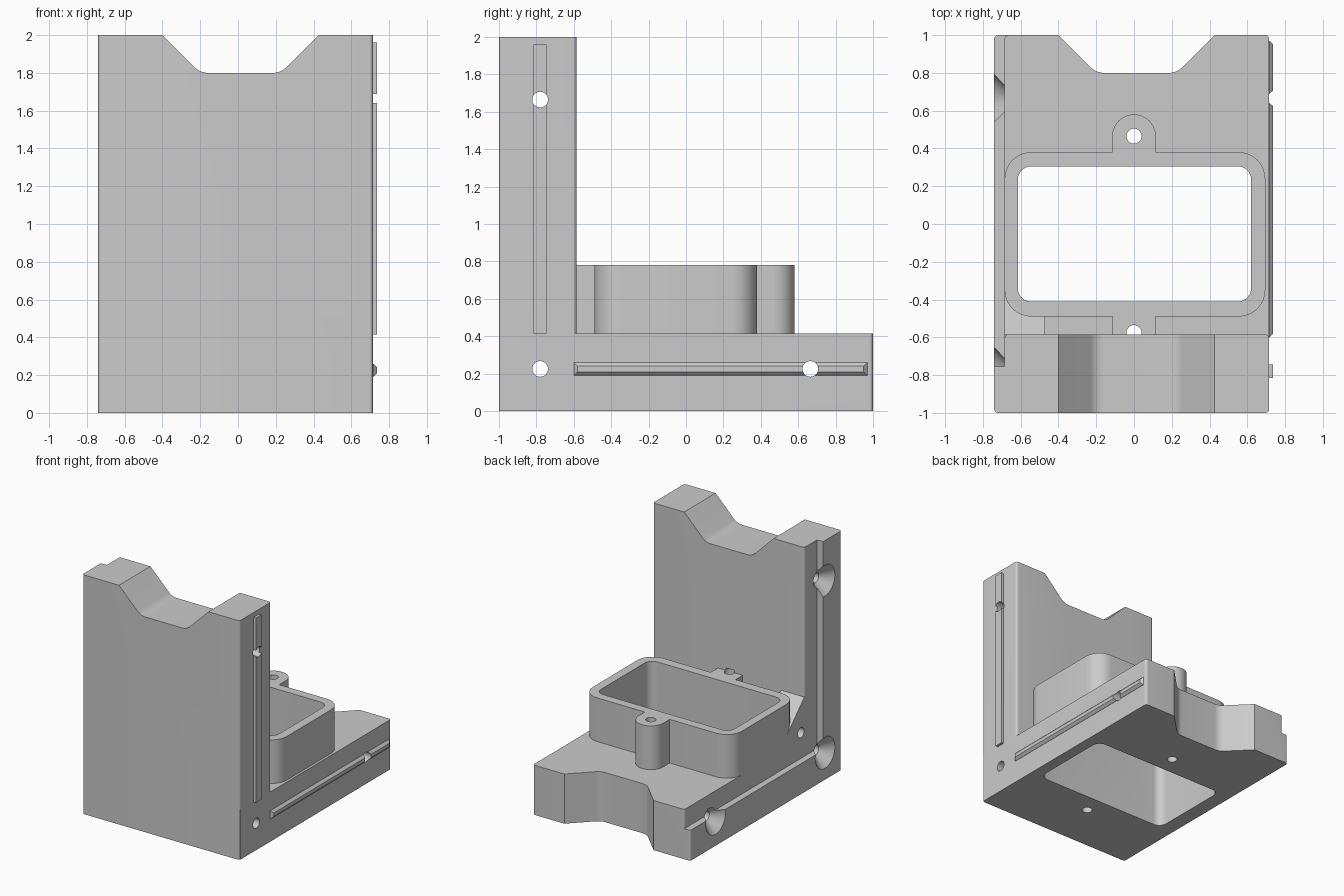
import bpy, bmesh, math
from mathutils import Vector

if "Cube" in bpy.data.objects:
    bpy.data.objects.remove(bpy.data.objects["Cube"])

grey = bpy.data.materials.new("plain_grey")
grey.use_nodes = True
grey.diffuse_color = (0.6, 0.6, 0.6, 1)
grey.node_tree.nodes["Principled BSDF"].inputs["Base Color"].default_value = (0.6, 0.6, 0.6, 1)

CX = 0.013  # middle of the notches
AXES = {"z": lambda a, b, c: (a, b, c),
        "y": lambda a, b, c: (a, c, b),
        "x": lambda a, b, c: (c, a, b)}


def rounded(points, radius, steps=8):
    """Outline with each corner replaced by an arc; radius may be one value or a list."""
    out, n = [], len(points)
    radii = radius if isinstance(radius, list) else [radius] * n
    for i, r in enumerate(radii):
        p = Vector(points[i])
        if r == 0:
            out.append(p)
            continue
        d1 = (Vector(points[i - 1]) - p).normalized()
        d2 = (Vector(points[(i + 1) % n]) - p).normalized()
        half = d1.angle(d2) / 2
        centre = p + (d1 + d2).normalized() * (r / math.sin(half))
        a = p + d1 * (r / math.tan(half)) - centre
        b = p + d2 * (r / math.tan(half)) - centre
        sweep = a.angle(b)
        for k in range(steps + 1):
            t = k / steps
            out.append(centre + (a * math.sin((1 - t) * sweep) + b * math.sin(t * sweep)) / math.sin(sweep))
    return out


def rect(a0, a1, b0, b1):
    return [(a0, b0), (a1, b0), (a1, b1), (a0, b1)]


def circle(a, b, r, n=32):
    return [(a + r * math.cos(i * math.tau / n), b + r * math.sin(i * math.tau / n)) for i in range(n)]


def loft(name, axis, sections):
    """Solid through matching outlines, given as (outline, position along axis)."""
    bm = bmesh.new()
    rings = [[bm.verts.new(AXES[axis](p[0], p[1], c)) for p in pts] for pts, c in sections]
    n = len(rings[0])
    for low, high in zip(rings, rings[1:]):
        for i in range(n):
            j = (i + 1) % n
            bm.faces.new((low[i], low[j], high[j], high[i]))
    bm.faces.new(rings[0])
    bm.faces.new(rings[-1])
    bmesh.ops.recalc_face_normals(bm, faces=bm.faces)
    mesh = bpy.data.meshes.new(name)
    bm.to_mesh(mesh)
    bm.free()
    obj = bpy.data.objects.new(name, mesh)
    bpy.context.collection.objects.link(obj)
    mesh.materials.append(grey)
    return obj


def prism(name, axis, pts, c0, c1):
    return loft(name, axis, [(pts, c0), (pts, c1)])


def combine(target, others, operation):
    for other in others:
        mod = target.modifiers.new("join", "BOOLEAN")
        mod.operation, mod.solver, mod.object = operation, "EXACT", other
        bpy.context.view_layer.objects.active = target
        bpy.ops.object.modifier_apply(modifier=mod.name)
        bpy.data.objects.remove(other)


# Upright wall with a stepped left edge, and the base with its lower lip
wall_outline = [(-.74, -1), (.715, -1), (.715, -.585), (-.685, -.585), (-.685, -.755), (-.74, -.755)]
body = prism("bracket_body", "z", rounded(wall_outline, [.02, .02, .02, .02, 0, 0]), 0, 2)
base = prism("base", "z", rounded(rect(-.685, .715, -.99, 1), [0, 0, .02, .02]), 0, .415)
base_lip = prism("base_lip", "z", rounded(rect(-.74, .715, -.98, 1), [0, 0, .02, .02]), 0, .255)

# Raised frame with screw tabs
frame = prism("frame", "z", rounded(rect(-.685, .695, -.49, .38), .14), .2, .78)
tab = prism("tab", "z", rounded(rect(-.115, .115, -.7, .58), [0, 0, .114, .114]), .2, .78)

# Sloped gusset in the left corner
gusset = prism("gusset", "x", [(-.7, .2), (-.25, .2), (-.25, .415), (-.585, .75), (-.7, .75)], -.685, -.47)
combine(body, [base, base_lip, frame, tab, gusset], "UNION")

# Ridges on the right side
upright_ridge = prism("upright_ridge", "x", rect(-.815, -.745, .415, 1.96), .7, .737)
base_ridge = loft("base_ridge", "x", [(rect(-.6, .97, .19, .26), .7), (rect(-.6, .97, .19, .26), .717),
                                      (rect(-.58, .95, .21, .24), .737)])
combine(body, [upright_ridge, base_ridge], "UNION")

# Frame opening and the two notches
cuts = [prism("opening", "z", rounded(rect(-.615, .62, -.41, .305), .07), -.1, 1)]
for axis, edge, c0, c1 in (("y", 2, -1.2, -.5), ("z", 1, -.1, .6)):
    notch = [(CX - .513, edge + .1), (CX - .213, edge - .2), (CX + .213, edge - .2), (CX + .513, edge + .1)]
    cuts.append(prism("notch", axis, rounded(notch, [0, .1, .1, 0]), c0, c1))

# Cross holes with countersinks on the left, frame screw holes and gusset hole
for y, z in ((-.78, .225), (-.78, 1.665), (.665, .225)):
    cuts.append(loft("cross_hole", "x", [(circle(y, z, r), x) for r, x in
                                         ((.15, -.76), (.042, -.652), (.042, .8))]))
for y in (.465, -.575):
    cuts.append(prism("screw_hole", "z", circle(0, y, .04), -.1, .8))
cuts.append(prism("gusset_hole", "x", circle(-.54, .47, .042), -.8, -.4))
combine(body, cuts, "DIFFERENCE")

bpy.ops.object.select_all(action="DESELECT")
body.select_set(True)
bpy.context.view_layer.objects.active = body
bpy.ops.object.shade_smooth_by_angle(angle=math.radians(25))
